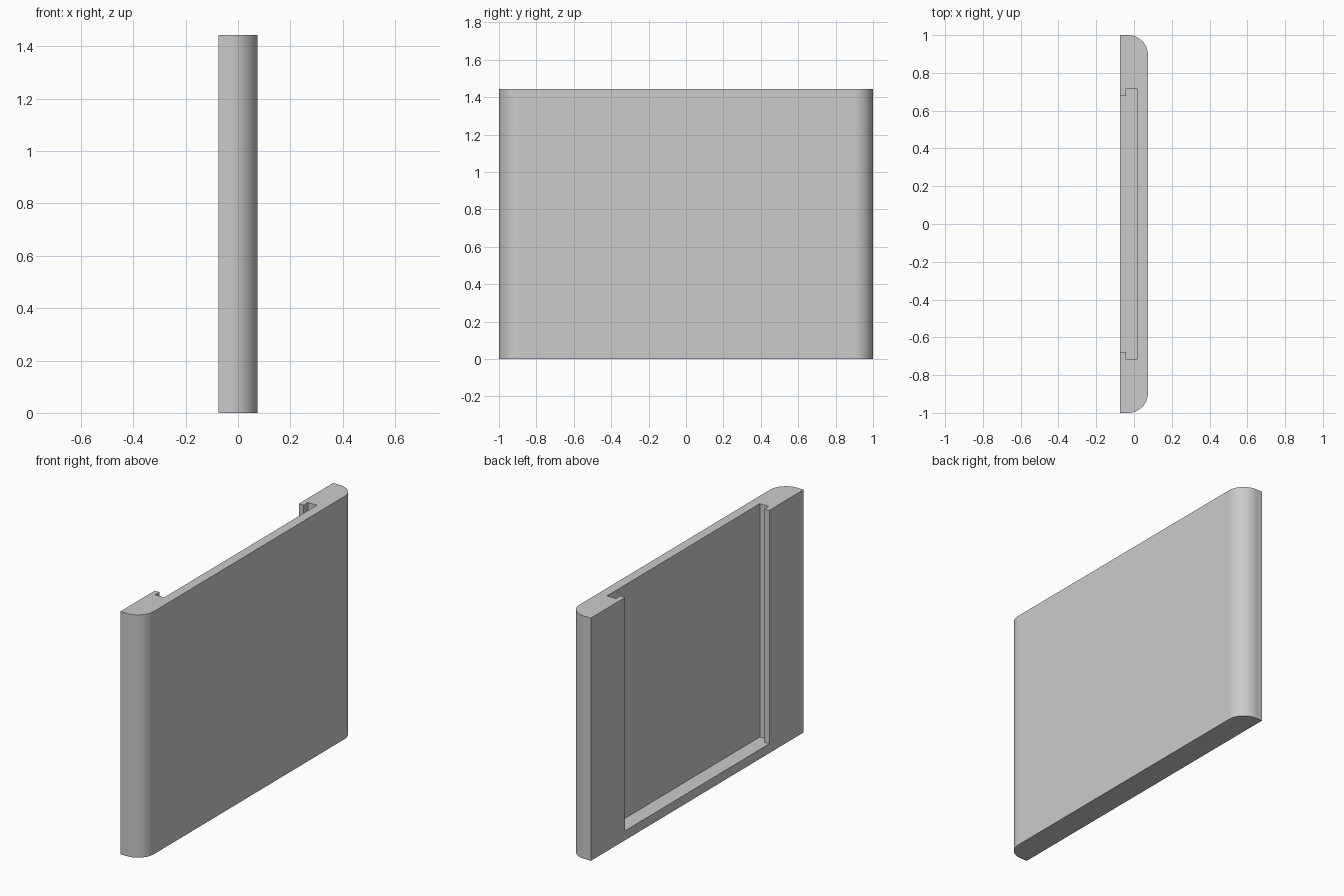
import bpy, bmesh, math

if "Cube" in bpy.data.objects:
    bpy.data.objects.remove(bpy.data.objects["Cube"])

HX, HEIGHT, R = 0.074, 1.444, 0.105   # half thickness, height, corner radius
FLOOR = 0.056                         # height of the ledge below the recess

grey = bpy.data.materials.new("plain grey")
grey.diffuse_color = (0.6, 0.6, 0.6, 1)
grey.use_nodes = True
grey.node_tree.nodes["Principled BSDF"].inputs["Base Color"].default_value = grey.diffuse_color


def prism(name, profile, z0, z1):
    """Extrude a closed xy profile between two heights."""
    bm = bmesh.new()
    face = bm.faces.new([bm.verts.new((x, y, z0)) for x, y in profile])
    top = bmesh.ops.extrude_face_region(bm, geom=[face])["geom"]
    bmesh.ops.translate(bm, vec=(0, 0, z1 - z0),
                        verts=[v for v in top if isinstance(v, bmesh.types.BMVert)])
    bmesh.ops.recalc_face_normals(bm, faces=bm.faces)
    mesh = bpy.data.meshes.new(name)
    bm.to_mesh(mesh)
    bm.free()
    mesh.materials.append(grey)
    obj = bpy.data.objects.new(name, mesh)
    bpy.context.collection.objects.link(obj)
    return obj


def mirrored(half):
    """Complete a profile half (y > 0) with its mirror image."""
    return half + [(x, -y) for x, y in reversed(half)]


# Slab with two rounded outer corners
arc = [(HX - R + R * math.sin(a), 1 - R + R * math.cos(a))
       for a in (math.radians(90 * i / 16) for i in range(17))]
panel = prism("panel", mirrored([(-HX, 1)] + arc), 0, HEIGHT)

# T-shaped slot, open at the top, leaving a retaining lip on both sides
slot = [(-HX - 0.1, 0.677), (-0.042, 0.677), (-0.042, 0.718), (0.017, 0.718)]
cutter = prism("slot_cutter", mirrored(slot), FLOOR, HEIGHT + 0.1)
cutter.hide_render = True

cut = panel.modifiers.new("slot", "BOOLEAN")
cut.operation, cut.solver, cut.object = "DIFFERENCE", "EXACT", cutter
bpy.context.view_layer.objects.active = panel
panel.select_set(True)
bpy.ops.object.modifier_apply(modifier="slot")
bpy.data.objects.remove(cutter)

# Smooth rounded corners, flat faces kept flat
bpy.ops.object.shade_smooth_by_angle(angle=math.radians(30))
weighted = panel.modifiers.new("flat faces", "WEIGHTED_NORMAL")
weighted.keep_sharp = True
